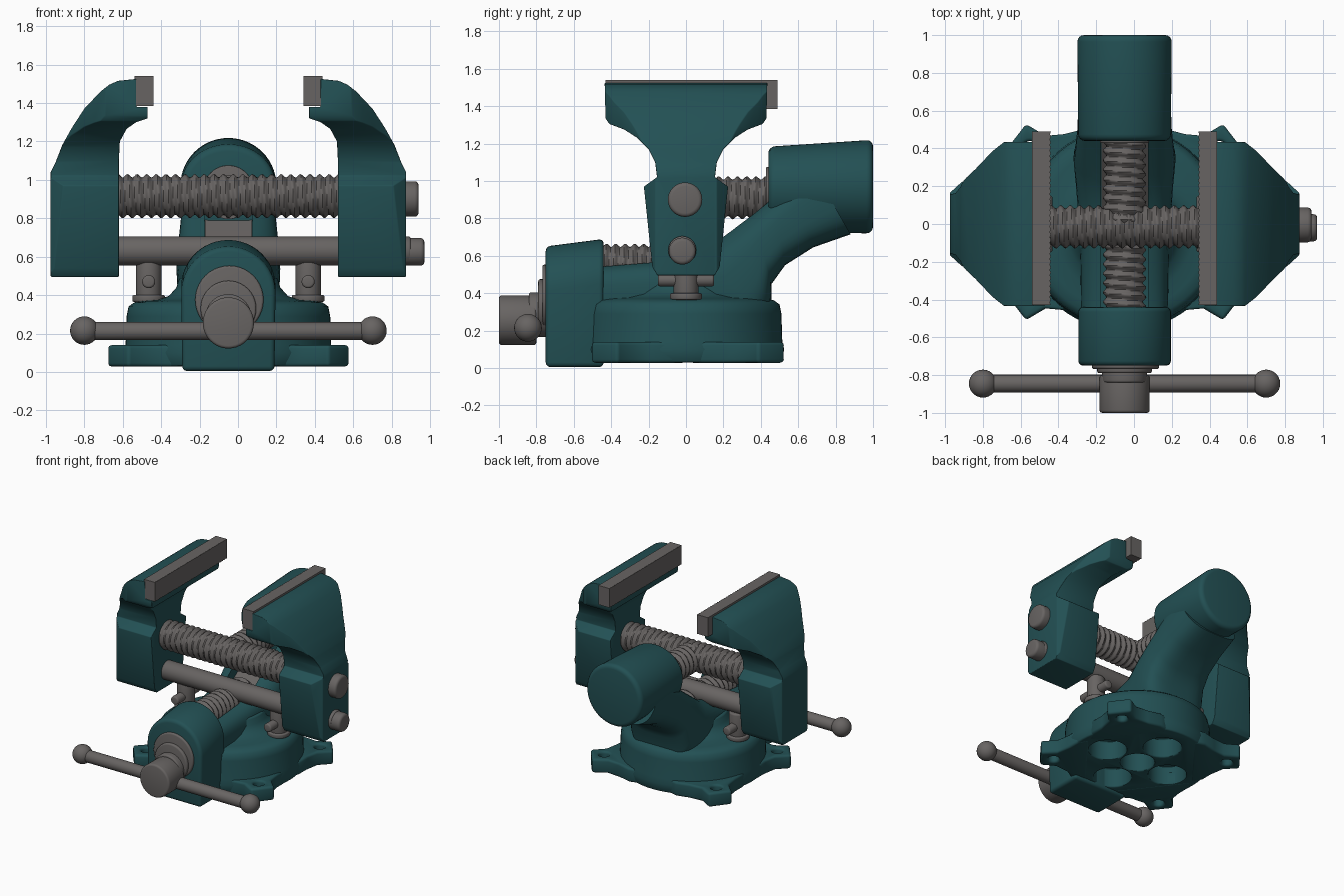
import bpy, bmesh, math
from mathutils import Vector

cube = bpy.data.objects.get("Cube")
if cube:
    bpy.data.objects.remove(cube)

CX = -0.05  # centre line of the casting


def material(name, rgb):
    m = bpy.data.materials.new(name)
    m.use_nodes = True
    m.diffuse_color = (*rgb, 1)
    m.node_tree.nodes["Principled BSDF"].inputs["Base Color"].default_value = (*rgb, 1)
    return m


GREEN = material("teal paint", (0.0165, 0.081, 0.089))
STEEL = material("grey steel", (0.137, 0.127, 0.123))


def add(name, bm, mat):
    bmesh.ops.recalc_face_normals(bm, faces=bm.faces[:])
    me = bpy.data.meshes.new(name)
    bm.to_mesh(me)
    bm.free()
    me.materials.append(mat)
    ob = bpy.data.objects.new(name, me)
    bpy.context.collection.objects.link(ob)
    return ob


def activate(ob):
    bpy.ops.object.select_all(action='DESELECT')
    ob.select_set(True)
    bpy.context.view_layer.objects.active = ob


def boolean(ob, cutter, op):
    activate(ob)
    mod = ob.modifiers.new("bool", 'BOOLEAN')
    mod.operation, mod.object, mod.solver = op, cutter, 'EXACT'
    bpy.ops.object.modifier_apply(modifier=mod.name)
    bpy.data.objects.remove(cutter)


def finish(ob, bevel=0.0, segments=3, angle=40):
    activate(ob)
    if bevel:
        mod = ob.modifiers.new("bevel", 'BEVEL')
        mod.width, mod.segments = bevel, segments
        mod.limit_method, mod.angle_limit = 'ANGLE', math.radians(angle)
        bpy.ops.object.modifier_apply(modifier=mod.name)
    bpy.ops.object.shade_smooth_by_angle(angle=math.radians(45))
    return ob


def rings_mesh(rings):
    bm = bmesh.new()
    loops = [[bm.verts.new(p) for p in ring] for ring in rings]
    n = len(loops[0])
    for a, b in zip(loops, loops[1:]):
        for i in range(n):
            j = (i + 1) % n
            bm.faces.new((a[i], a[j], b[j], b[i]))
    bm.faces.new(loops[0])
    bm.faces.new(loops[-1])
    return bm


def prism(name, pts, axis, lo, hi, mat):
    """Extrude a 2D outline along x, y or z."""
    k = 'xyz'.index(axis)

    def place(p, t):
        v = list(p)
        v.insert(k, t)
        return v
    return add(name, rings_mesh([[place(p, t) for p in pts] for t in (lo, hi)]), mat)


def turned(name, origin, axis, profile, mat, n=40, thread=0.0, pitch=0.05):
    """Rings of (distance, radius) about an axis, with an optional helical ridge."""
    k = 'xyz'.index(axis)
    rings = []
    for d, r in profile:
        ring = []
        for i in range(n):
            a = math.tau * i / n
            rr = r + thread * math.sin(math.tau * d / pitch - a)
            v = [rr * math.cos(a), rr * math.sin(a)]
            v.insert(k, d)
            ring.append(Vector(v) + Vector(origin))
        rings.append(ring)
    return add(name, rings_mesh(rings), mat)


def rod(name, origin, axis, lo, hi, r, bevel=0.012):
    return finish(turned(name, origin, axis, [(lo, r), (hi, r)], STEEL), bevel)


def screw(name, origin, axis, lo, hi):
    steps = int((hi - lo) / 0.008)
    profile = [(lo + (hi - lo) * i / steps, 0.106) for i in range(steps + 1)]
    finish(turned(name, origin, axis, profile, STEEL, 28, 0.009))


# Round base with cored pockets underneath
base = turned("base", (CX, -0.02, 0), 'z',
              [(0.03, 0.53), (0.1, 0.545), (0.14, 0.535), (0.29, 0.53), (0.34, 0.52),
               (0.362, 0.49), (0.37, 0.44), (0.375, 0.37), (0.395, 0.31), (0.44, 0.27),
               (0.49, 0.255)], GREEN, 64)
pockets = [(0, 0, 0.125)] + [(0.285 * math.cos(a), 0.285 * math.sin(a), 0.14)
                             for a in (math.pi * q / 2 for q in range(4))]
for px, py, r in pockets:
    boolean(base, turned("cutter", (CX + px, py - 0.02, 0), 'z', [(-0.1, r), (0.18, r)], GREEN, 32),
            'DIFFERENCE')
finish(base, 0.01, 2, 50)

# Four drilled mounting ears
for sx in (1, -1):
    for sy in (1, -1):
        d = Vector((sx * math.cos(0.66), sy * math.sin(0.66)))
        t = Vector((-d.y, d.x))
        c = Vector((CX, 0.01))
        outline = [c + d * a + t * b for a, b in
                   ((0.38, -0.3), (0.47, -0.26), (0.54, -0.17), (0.61, -0.105), (0.73, -0.09),
                    (0.73, 0.09), (0.61, 0.105), (0.54, 0.17), (0.47, 0.26), (0.38, 0.3))]
        ear = prism("mounting_ear", outline, 'z', 0.028, 0.14, GREEN)
        h = c + d * 0.635
        boolean(ear, turned("cutter", (h.x, h.y, 0), 'z', [(-0.1, 0.04), (0.3, 0.04)], GREEN, 20),
                'DIFFERENCE')
        finish(ear, 0.018, 3)

# Sloping arm: rounded sections from the base up into the rear barrel
sections = [((-0.46, 0.55), (-0.46, 0.24), 0.23), ((-0.1, 0.58), (-0.1, 0.22), 0.235),
            ((0.1, 0.64), (0.42, 0.22), 0.26), ((0.24, 0.74), (0.455, 0.33), 0.27),
            ((0.36, 0.83), (0.458, 0.45), 0.26), ((0.47, 0.92), (0.53, 0.55), 0.25),
            ((0.56, 1.0), (0.68, 0.645), 0.245), ((0.66, 1.1), (0.88, 0.715), 0.23)]
rings = []
for top, bot, w in sections:
    ring = []
    for i in range(40):
        a = math.tau * i / 40
        cs, sn = (math.copysign(abs(f) ** 0.65, f) for f in (math.cos(a), math.sin(a)))
        f = (sn + 1) / 2
        ring.append((CX + w * cs, bot[0] + (top[0] - bot[0]) * f, bot[1] + (top[1] - bot[1]) * f))
    rings.append(ring)
arm = add("sloping_arm", rings_mesh(rings), GREEN)
channel = prism("cutter", [(-0.5, 0.5), (0.08, 0.5), (0.28, 0.66), (0.45, 0.79), (0.45, 1.2),
                           (-0.5, 1.2)], 'x', CX - 0.125, CX + 0.125, GREEN)
boolean(arm, channel, 'DIFFERENCE')
finish(arm)

# Bare metal floor of the screw channel
finish(prism("channel_floor", [(0.08, 0.495), (0.28, 0.655), (0.45, 0.785), (0.45, 0.797),
                               (0.28, 0.667), (0.08, 0.507)], 'x', CX - 0.123, CX + 0.123, STEEL))

# Rear barrel, rising slightly to the back
barrel = turned("rear_barrel", (CX, 0, 0.97), 'y', [(0.44, 0.245), (1.0, 0.25)], GREEN, 56)
for v in barrel.data.vertices:
    if v.co.y < 0.5 and v.co.z > 0.97:
        v.co.z = 0.97 + (v.co.z - 0.97) * 0.87
finish(barrel, 0.035, 4)
rod("barrel_collar", (CX, 0, 0.945), 'y', 0.428, 0.46, 0.13, bevel=0.006)

# Arched front block
arch = [(CX + 0.245 * math.cos(math.pi * i / 24), 0.41 + 0.24 * math.sin(math.pi * i / 24))
        for i in range(25)]
block = prism("front_block", arch + [(CX - 0.24, 0.005), (CX + 0.24, 0.005)], 'y',
              -0.75, -0.44, GREEN)
for v in block.data.vertices:
    if v.co.y > -0.5 and v.co.z > 0.3:
        v.co.z += 0.04
finish(block, 0.025, 3)

# Lengthwise screw, in a low front run and a high rear run
screw("front_screw", (CX, 0, 0.55), 'y', -0.5, 0.15)
screw("rear_screw", (CX, 0, 0.91), 'y', 0.0, 0.5)

# Spindle and crossbar handle
rod("washer", (CX + 0.005, 0, 0.375), 'y', -0.768, -0.74, 0.178)
rod("stepped_collar", (CX, 0, 0.33), 'y', -0.79, -0.74, 0.145)
rod("spindle_neck", (CX, 0, 0.285), 'y', -0.84, -0.74, 0.12)
rod("spindle_head", (CX, 0, 0.255), 'y', -1.0, -0.8, 0.133, bevel=0.015)
rod("handle_bar", (0, -0.845, 0.212), 'x', -0.8, 0.7, 0.047)
for x in (-0.8, 0.7):
    bm = bmesh.new()
    bmesh.ops.create_uvsphere(bm, u_segments=28, v_segments=16, radius=0.074)
    bmesh.ops.translate(bm, verts=bm.verts, vec=(x, -0.845, 0.215))
    finish(add("handle_ball", bm, STEEL))

# Pair of jaws: front, side and plan outlines intersected
front = [(0.57, 0.495), (0.925, 0.495), (0.925, 1.04), (0.9, 1.09), (0.865, 1.18), (0.815, 1.27),
         (0.75, 1.37), (0.665, 1.46), (0.62, 1.495), (0.575, 1.515), (0.48, 1.525), (0.48, 1.38),
         (0.42, 1.38), (0.42, 1.32), (0.48, 1.3), (0.53, 1.265), (0.565, 1.2), (0.57, 1.1)]
half = [(0.15, 0.49), (0.18, 0.54), (0.225, 0.97), (0.155, 1.02), (0.165, 1.1), (0.2, 1.17),
        (0.26, 1.23), (0.33, 1.275), (0.41, 1.305), (0.43, 1.335), (0.435, 1.53)]
side = half + [(-y, z) for y, z in reversed(half)]
plan_half = [(0.4, 0.44), (0.63, 0.44), (0.7, 0.385), (0.79, 0.29), (0.87, 0.215), (0.93, 0.16)]
plan = plan_half + [(u, -y) for u, y in reversed(plan_half)]
for s, label in ((1, "left"), (-1, "right")):
    jaw = prism(label + "_jaw", [(CX + s * u, z) for u, z in front], 'y', -0.6, 0.6, GREEN)
    boolean(jaw, prism("cutter", side, 'x', -1.2, 1.2, GREEN), 'INTERSECT')
    boolean(jaw, prism("cutter", [(CX + s * u, y) for u, y in plan], 'z', 0, 2, GREEN), 'INTERSECT')
    finish(jaw, 0.018, 3, 35)

    # Serrated jaw plate
    teeth = 32
    edge = [(CX + s * (0.39 + 0.005 * (i % 2)), -0.43 + 0.92 * i / (2 * teeth))
            for i in range(2 * teeth + 1)]
    back = CX + s * 0.49
    finish(prism(label + "_jaw_plate", edge + [(back, 0.49), (back, -0.43)], 'z', 1.385, 1.54, STEEL))

    # Swivel lock post with a cross pin
    px = CX + s * 0.415
    rod(label + "_lock_flange", (px, 0, 0), 'z', 0.365, 0.4, 0.085, bevel=0.008)
    rod(label + "_lock_post", (px, 0, 0), 'z', 0.36, 0.58, 0.066)
    rod(label + "_lock_pin", (px, 0, 0.47), 'y', -0.15, 0.15, 0.034)

# Crosswise screw and guide bar with end heads
screw("cross_screw", (0, -0.015, 0.915), 'x', -0.66, 0.56)
rod("guide_bar", (0, -0.02, 0.63), 'x', -0.66, 0.9, 0.075)
rod("screw_head", (0, -0.005, 0.9), 'x', 0.84, 0.94, 0.092, bevel=0.02)
rod("guide_bar_head", (0, -0.02, 0.625), 'x', 0.84, 0.97, 0.072, bevel=0.02)
